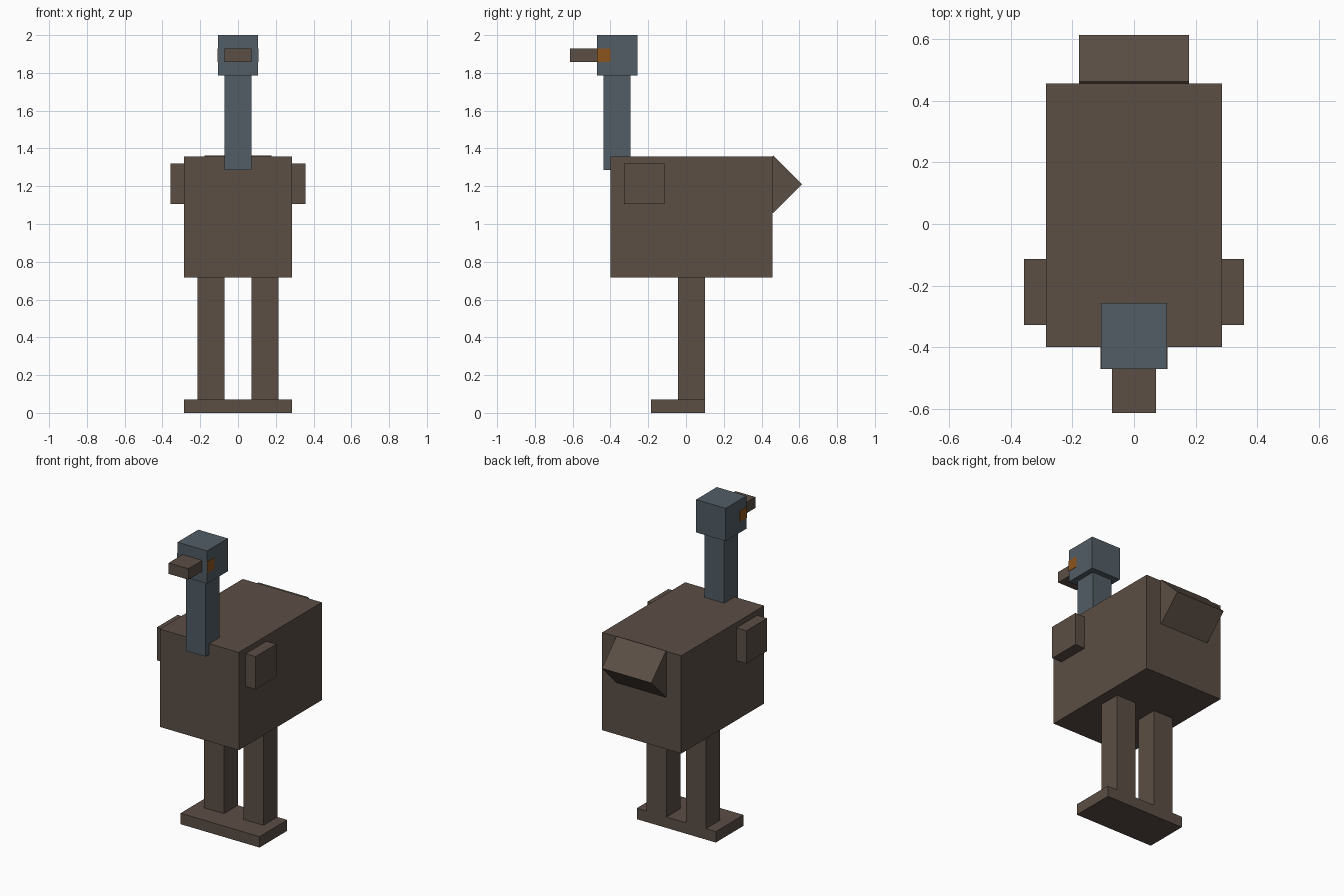
import bpy
import math

cube = bpy.data.objects.get("Cube")
if cube:
    bpy.data.objects.remove(cube, do_unlink=True)


def material(name, rgb):
    m = bpy.data.materials.new(name)
    m.use_nodes = True
    colour = (*rgb, 1)
    m.diffuse_color = colour
    bsdf = next(n for n in m.node_tree.nodes if n.type == 'BSDF_PRINCIPLED')
    bsdf.inputs["Base Color"].default_value = colour
    return m


brown = material("brown_feathers", (0.105, 0.077, 0.059))
slate = material("slate_blue_skin", (0.084, 0.110, 0.130))
orange = material("orange_eye", (0.26, 0.09, 0.012))

U = 1 / 14  # the model's block unit


def box(name, xs, ys, zs, mat, tilt=0):
    """Box between the given limits, in block units, tilted about x."""
    limits = (xs, ys, zs)
    bpy.ops.mesh.primitive_cube_add(
        size=1, location=[(a + b) / 2 * U for a, b in limits],
        rotation=(tilt, 0, 0))
    ob = bpy.context.object
    ob.name = name
    ob.scale = [(b - a) * U for a, b in limits]
    bpy.ops.object.transform_apply(location=False, rotation=True, scale=True)
    ob.data.materials.append(mat)
    return ob


def pair(name, xs, ys, zs, mat):
    """The same box on the left (+x) and right (-x)."""
    box("left_" + name, xs, ys, zs, mat)
    box("right_" + name, (-xs[1], -xs[0]), ys, zs, mat)


# Body and tail (a square bar turned on its corner)
box("body", (-4, 4), (-5.6, 6.4), (10.05, 19), brown)
box("tail", (-2.5, 2.5), (4.97, 7.97), (15.45, 18.45), brown, math.pi / 4)

# Wings, legs and the joined feet
pair("wing", (4, 5), (-4.6, -1.6), (15.5, 18.5), brown)
pair("leg", (1, 3), (-0.6, 1.4), (1, 10.05), brown)
box("feet", (-4, 4), (-2.6, 1.4), (0, 1), brown)

# Neck, head and beak
box("neck", (-1, 1), (-6.1, -4.1), (18, 25), slate)
box("head", (-1.5, 1.5), (-6.6, -3.6), (25, 28), slate)
box("beak", (-1, 1), (-8.6, -6.6), (26, 27), brown)

# Eyes as thin plates on the head sides
pair("eye", (1.48, 1.53), (-6.6, -5.6), (26, 27), orange)
